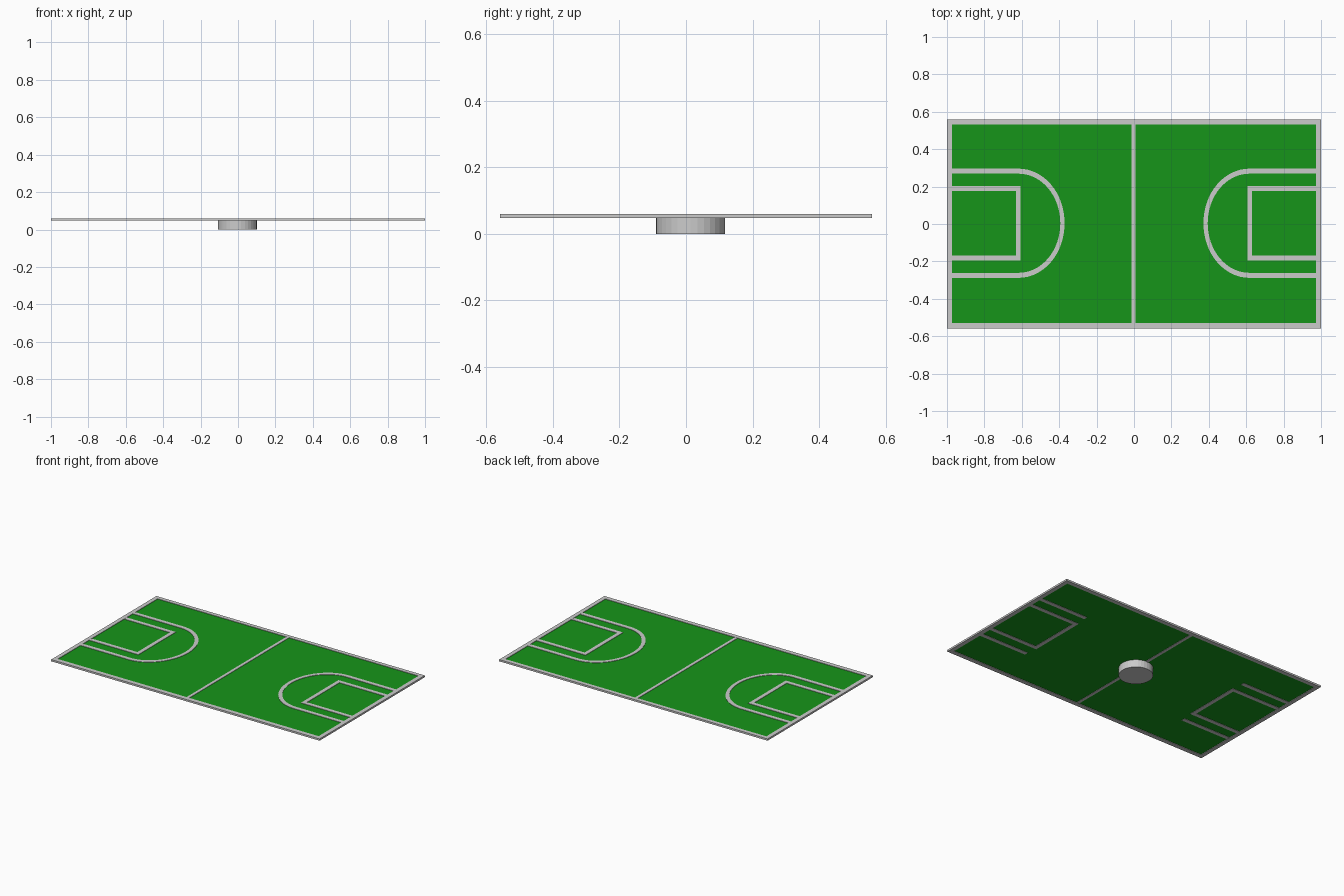
import bpy, bmesh, math

if "Cube" in bpy.data.objects:
    bpy.data.objects.remove(bpy.data.objects["Cube"])

green = bpy.data.materials.new("court_green")
green.diffuse_color = (0.008, 0.3, 0.01, 1)
green.use_nodes = True
green.node_tree.nodes["Principled BSDF"].inputs["Base Color"].default_value = green.diffuse_color


def finish(name, bm, mat=None):
    bmesh.ops.recalc_face_normals(bm, faces=bm.faces)
    me = bpy.data.meshes.new(name)
    bm.to_mesh(me)
    bm.free()
    ob = bpy.data.objects.new(name, me)
    bpy.context.collection.objects.link(ob)
    if mat:
        me.materials.append(mat)
    return ob


def prism(name, loop, z0, z1, mat=None):
    """Extrude a closed 2D outline from z0 to z1."""
    bm = bmesh.new()
    face = bm.faces.new([bm.verts.new((x, y, z0)) for x, y in loop])
    out = bmesh.ops.extrude_face_region(bm, geom=[face])["geom"]
    bmesh.ops.translate(bm, vec=(0, 0, z1 - z0),
                        verts=[v for v in out if isinstance(v, bmesh.types.BMVert)])
    return finish(name, bm, mat)


def box(name, x0, x1, y0, y1, z0, z1, mat=None):
    return prism(name, [(x0, y0), (x1, y0), (x1, y1), (x0, y1)], z0, z1, mat)


def band(name, outer, inner, z0, z1, closed):
    """Solid strip between two matching 2D outlines."""
    bm = bmesh.new()
    rings = [[bm.verts.new((x, y, z)) for x, y in pts]
             for pts, z in ((outer, z0), (outer, z1), (inner, z1), (inner, z0))]
    n = len(outer)
    for i in range(n if closed else n - 1):
        j = (i + 1) % n
        for k in range(4):
            a, b = rings[k], rings[(k + 1) % 4]
            bm.faces.new((a[i], a[j], b[j], b[i]))
    if not closed:
        for i in (0, -1):
            bm.faces.new([r[i] for r in rings])
    return finish(name, bm)


CY = 0.004                   # court markings sit slightly off centre
LZ0, LZ1 = 0.049, 0.0595     # marking bottom and top
X0, Y0, Y1 = 0.972, -0.53, 0.533

# Border frame and floor panel
band("border_frame", [(-1, -0.56), (1, -0.56), (1, 0.56), (-1, 0.56)],
     [(-X0, Y0), (X0, Y0), (X0, Y1), (-X0, Y1)], 0.048, 0.06, True)
box("court_floor", -0.98, 0.98, -0.54, 0.54, 0.051, 0.057, green)

# Halfway line
box("centre_line", -0.013, 0.007, Y0, Y1, LZ0, LZ1)

# Markings at each end
for side, s in (("left", -1), ("right", 1)):
    for end, t in (("front", -1), ("back", 1)):
        for part, a, b, x in (("outer_line", 0.265, 0.292, 0.617),
                              ("key_line", 0.173, 0.2, 0.606)):
            box(f"{side}_{end}_{part}", s * x, s * X0,
                CY + t * a, CY + t * b, LZ0, LZ1)
    box(f"{side}_key_end", s * 0.606, s * 0.632, CY - 0.173, CY + 0.173, LZ0, LZ1)

    # Curved line, on the upper face only
    def arc(rx, ry, n=32):
        return [(s * (0.617 - rx * math.cos(t)), CY + ry * math.sin(t))
                for t in (math.pi * (i / n - 0.5) for i in range(n + 1))]
    band(f"{side}_arc", arc(0.246, 0.292), arc(0.223, 0.265), 0.054, LZ1, False)

# Round pedestal underneath
prism("pedestal", [(-0.003 + 0.104 * math.cos(i * math.tau / 32),
                    0.014 + 0.104 * math.sin(i * math.tau / 32)) for i in range(32)],
      0, 0.0505)
